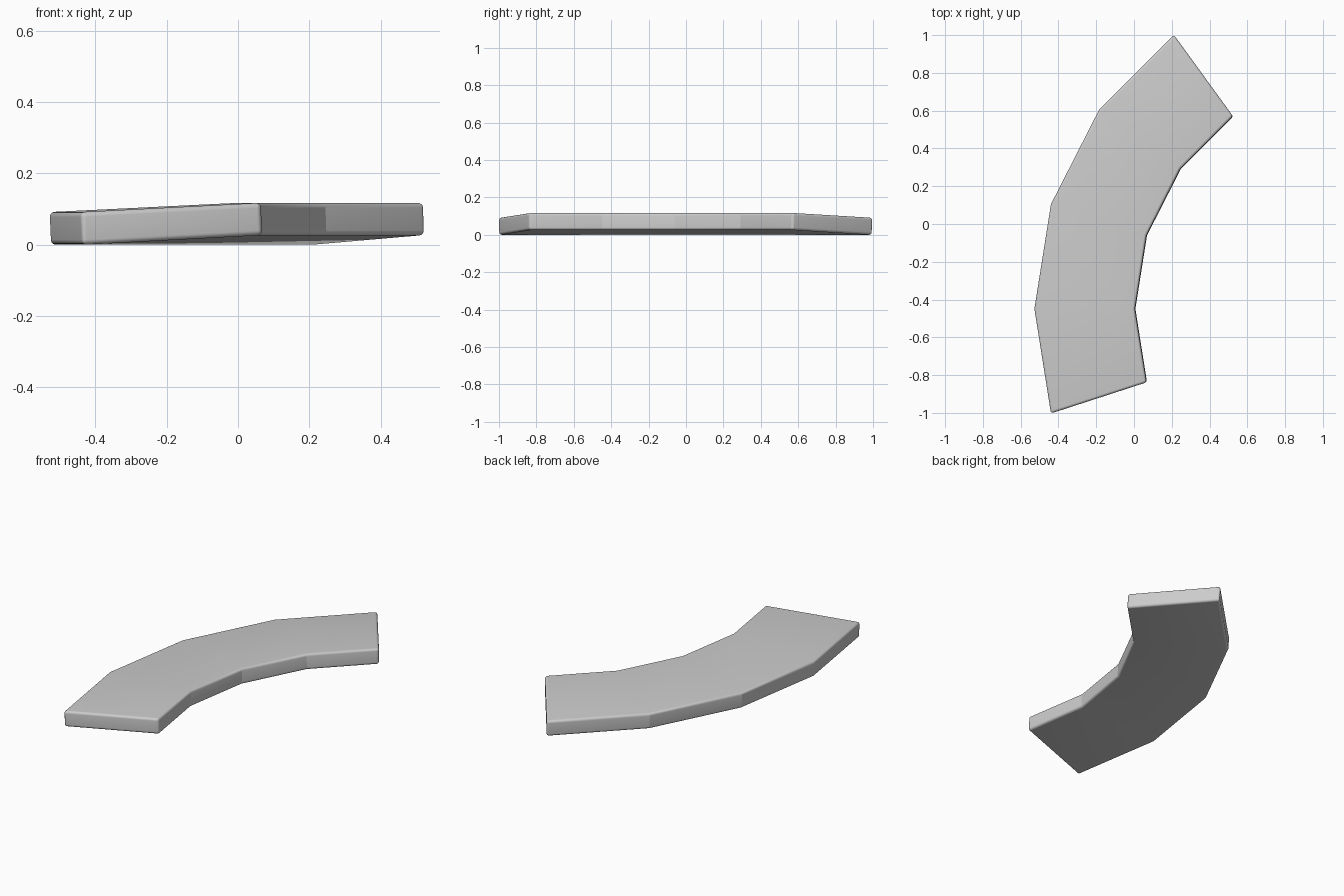
import bpy, bmesh
from math import radians, sin, cos

if "Cube" in bpy.data.objects:
    bpy.data.objects.remove(bpy.data.objects["Cube"])

CX, CY = 1.265, -0.449          # centre of the arc
R_OUT, R_IN = 1.793, 1.261      # corner radii of the outer and inner edges
ANGLES = [-18, 0, 18, 36, 54]   # joints of the four straight segments
LEAN = 0.004                    # banked section: top shifts outwards

# cross-section (radius, height), tilted up towards the inner edge
SECTION = [(R_OUT - LEAN, -0.001), (R_IN - LEAN, 0.026),
           (R_IN, 0.117), (R_OUT, 0.091)]

# sweep the section along the arc
bm = bmesh.new()
rings = []
for a in ANGLES:
    t = radians(a)
    rings.append([bm.verts.new((CX - r * cos(t), CY + r * sin(t), z))
                  for r, z in SECTION])
for p, q in zip(rings, rings[1:]):
    for i in range(4):
        j = (i + 1) % 4
        bm.faces.new((p[i], p[j], q[j], q[i]))
bm.faces.new(rings[0])
bm.faces.new(rings[-1])
bmesh.ops.recalc_face_normals(bm, faces=bm.faces)

# round the rims and end corners, leaving the segment joints crisp
rims = [e for e in bm.edges if e.calc_face_angle(0) > radians(40)]
bmesh.ops.bevel(bm, geom=rims, offset=0.014, offset_type='OFFSET',
                segments=6, profile=0.5, affect='EDGES')

mesh = bpy.data.meshes.new("curved_slab")
bm.to_mesh(mesh)
bm.free()
slab = bpy.data.objects.new("curved_slab", mesh)
bpy.context.collection.objects.link(slab)
bpy.context.view_layer.objects.active = slab
slab.select_set(True)
bpy.ops.object.shade_smooth_by_angle(angle=radians(16.5))
